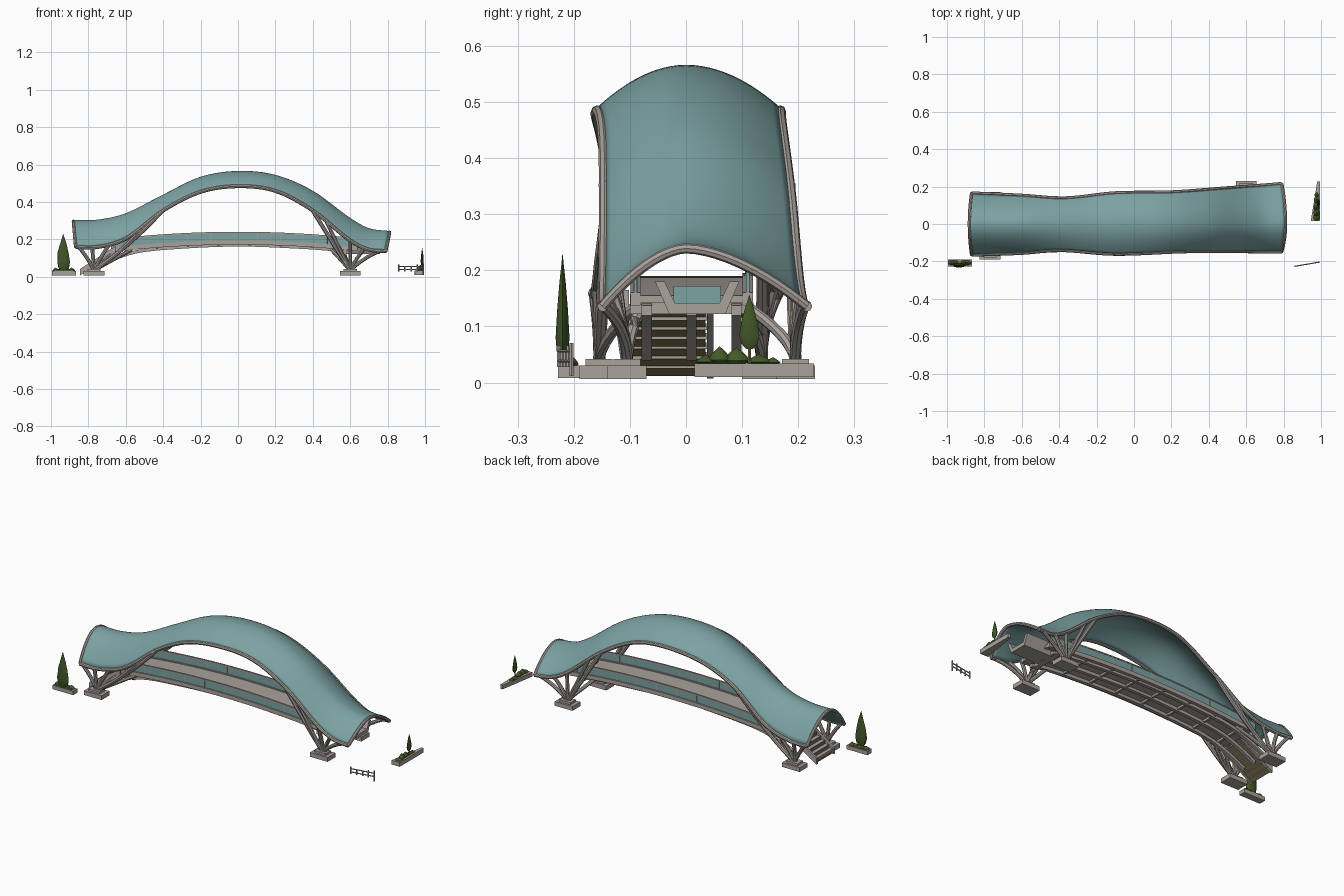
import bpy, bmesh, math, random
from mathutils import Vector

if "Cube" in bpy.data.objects:
    bpy.data.objects.remove(bpy.data.objects["Cube"])
random.seed(3)

def mat(name, c):
    m = bpy.data.materials.new(name)
    m.diffuse_color = (*c, 1)
    m.use_nodes = True
    m.node_tree.nodes["Principled BSDF"].inputs["Base Color"].default_value = m.diffuse_color
    return m
TEAL = mat("teal_panel", (0.20, 0.36, 0.365))
GREY = mat("warm_grey", (0.40, 0.36, 0.33))
DARK = mat("dark_grey", (0.16, 0.145, 0.135))
GREEN = mat("leaf_green", (0.055, 0.095, 0.02))
OLIVE = mat("olive_tan", (0.20, 0.17, 0.07))

def curve(pts):
    """Smooth cubic interpolation through (x, value) points."""
    n = len(pts)
    def slope(i):
        a, b = pts[max(i - 1, 0)], pts[min(i + 1, n - 1)]
        return (b[1] - a[1]) / (b[0] - a[0])
    def f(x):
        i = 0
        while i < n - 2 and x > pts[i + 1][0]:
            i += 1
        (x0, v0), (x1, v1) = pts[i], pts[i + 1]
        h = x1 - x0
        t = min(max((x - x0) / h, 0), 1)
        return ((2*t**3 - 3*t*t + 1) * v0 + (t**3 - 2*t*t + t) * h * slope(i)
                + (3*t*t - 2*t**3) * v1 + (t**3 - t*t) * h * slope(i + 1))
    return f

def make(name, verts, faces, m, smooth=True):
    me = bpy.data.meshes.new(name)
    bm = bmesh.new()
    vs = [bm.verts.new(v) for v in verts]
    for f in faces:
        bm.faces.new([vs[i] for i in f])
    bmesh.ops.recalc_face_normals(bm, faces=bm.faces)
    bm.to_mesh(me)
    bm.free()
    me.materials.append(m)
    o = bpy.data.objects.new(name, me)
    bpy.context.collection.objects.link(o)
    if smooth:
        bpy.ops.object.select_all(action='DESELECT')
        o.select_set(True)
        bpy.context.view_layer.objects.active = o
        bpy.ops.object.shade_smooth_by_angle(angle=math.radians(40))
    return o

def loft(name, rings, m, smooth=True):
    k = len(rings[0])
    faces = [(i*k + j, i*k + (j+1) % k, (i+1)*k + (j+1) % k, (i+1)*k + j)
             for i in range(len(rings) - 1) for j in range(k)]
    faces += [tuple(range(k)), tuple(range((len(rings)-1)*k, len(rings)*k))]
    return make(name, [v for r in rings for v in r], faces, m, smooth)

def box(name, x0, x1, y0, y1, z0, z1, m):
    return loft(name, [[(x, y0, z0), (x, y1, z0), (x, y1, z1), (x, y0, z1)] for x in (x0, x1)], m, False)

def beam(name, pts, r, m=GREY, sides=8):
    """Round bar along a path."""
    pts = [Vector(p) for p in pts]
    rings = []
    for i, p in enumerate(pts):
        d = (pts[min(i+1, len(pts)-1)] - pts[max(i-1, 0)]).normalized()
        up = Vector((0, 0, 1)) if abs(d.z) < 0.9 else Vector((0, 1, 0))
        u = d.cross(up).normalized()
        w = u.cross(d)
        rings.append([p + r * (math.cos(a) * u + math.sin(a) * w)
                      for a in [2 * math.pi * j / sides for j in range(sides)]])
    return loft(name, rings, m)

def bend(a, c, b, n=8):
    a, b, c = Vector(a), Vector(b), Vector(c)
    return [(1-t)**2 * a + 2*t*(1-t) * c + t*t * b for t in [i / n for i in range(n + 1)]]

# Canopy shape: crest, edge height, front and back edge lines
crest = curve([(-.88, .303), (-.75, .306), (-.6, .34), (-.4, .44), (-.2, .535), (0, .566),
               (.2, .545), (.4, .46), (.6, .315), (.7, .26), (.81, .245)])
edge_z = curve([(-.88, .165), (-.75, .165), (-.6, .21), (-.4, .36), (-.2, .46), (0, .49),
                (.2, .465), (.4, .36), (.6, .2), (.7, .152), (.81, .142)])
front_y = curve([(-.88, -.165), (-.6, -.155), (-.4, -.14), (-.1, -.16), (.3, -.146), (.81, -.148)])
back_y = curve([(-.88, .165), (-.6, .152), (-.37, .138), (-.1, .165), (.2, .17), (.5, .192), (.81, .215)])

def shell(x, t):
    y = back_y(x) * t if t > 0 else -front_y(x) * t
    end = max(0, (x - .6) / .21) ** 2
    p = 1.95 - .25 * end
    xs = x - .02 * t * t * end + (.012 * t * t if x < -.87 else 0)
    return (xs, y, crest(x) - (crest(x) - edge_z(x)) * abs(t) ** p)

NX, NT = 72, 24
xs = [-.88 + 1.69 * i / NX for i in range(NX + 1)]
ts = [-1 + 2 * j / NT for j in range(NT + 1)]
can = make("canopy", [shell(x, t) for x in xs for t in ts],
           [(i*(NT+1)+j, (i+1)*(NT+1)+j, (i+1)*(NT+1)+j+1, i*(NT+1)+j+1)
            for i in range(NX) for j in range(NT)], TEAL)
can.data.materials.append(GREY)
so = can.modifiers.new("thickness", 'SOLIDIFY')
so.thickness = .012
so.offset = -1 if can.data.polygons[0].normal.z > 0 else 1
so.material_offset_rim = 1

# Pale rim around the canopy
for t, n in ((-1, "front"), (1, "back")):
    beam("canopy_rim_" + n, [Vector(shell(x, t)) - Vector((0, 0, .006)) for x in xs], .010)
for x, n in ((-.88, "left"), (.81, "right")):
    beam("canopy_rim_" + n, [Vector(shell(x, t)) - Vector((0, 0, .006)) for t in ts], .009)

# Arched deck with ribs and railings
def top(x):
    return .24 - .036 * (x / .65) ** 2
dx = [-.68 + 1.32 * i / 32 for i in range(33)]
YF, YB = -.09, .11
loft("deck_slab", [[(x, YF, top(x)-.063), (x, YB, top(x)-.063), (x, YB, top(x)-.05), (x, YF, top(x)-.05)]
                   for x in dx], GREY)
for y, n in ((YF, "front"), (YB, "back")):
    def strip(name, z0, z1, w, m):
        loft(name, [[(x, y-w, top(x)+z0), (x, y+w, top(x)+z0), (x, y+w, top(x)+z1), (x, y-w, top(x)+z1)]
                    for x in dx], m)
    strip(n + "_fascia", -.068, -.045, .009, GREY)
    strip(n + "_rail_panel", -.045, -.003, .003, TEAL)
    strip(n + "_handrail", -.005, .001, .005, GREY)
    for i in range(1, 32, 3):
        beam(n + "_rail_post", [(dx[i], y, top(dx[i]) - .06), (dx[i], y, top(dx[i]))], .004, GREY, 6)
low = curve([(-.76, .045), (-.68, .085), (-.55, .13), (-.35, .153), (0, .168), (.35, .155), (.5, .143), (.6, .125)])
rx = [-.76 + 1.36 * i / 32 for i in range(33)]
for y in (-.07, .01, .09):
    loft("deck_rib", [[(x, y-.009, low(x)-.006), (x, y+.009, low(x)-.006),
                       (x, y+.009, low(x)+.012), (x, y-.009, low(x)+.012)] for x in rx], GREY)
for i in range(2, 31, 4):
    box("deck_crossbeam", dx[i]-.006, dx[i]+.006, YF, YB, top(dx[i])-.074, top(dx[i])-.06, GREY)

# Trough-shaped landing at the right end
prof = [(-.055, .18), (-.03, .122), (.07, .122), (.095, .18), (.078, .18), (.06, .142), (-.02, .142), (-.038, .18)]
loft("right_landing", [[(x, y, z) for y, z in prof] for x in (.58, .76)], GREY, False)
box("landing_panel", .70, .706, -.022, .062, .142, .172, TEAL)

# Stairs at the left end
N = 7
for i in range(N):
    x, z = -.84 + .18 * i / N, .025 + .12 * i / N
    box("stair_tread", x, x + .026, -.105, .04, z, z + .012, GREY)
    box("stair_riser", x + .02, x + .026, -.1, .035, z + .01, z + .03, DARK)
loft("stair_soffit", [[(x, -.1, z-.008), (x, .035, z-.008), (x, .035, z), (x, -.1, z)]
                      for x, z in ((-.84, .02), (-.655, .145))], OLIVE, False)
for y in (-.108, .043):
    loft("stair_stringer", [[(x, y-.006, z-.015), (x, y+.006, z-.015), (x, y+.006, z+.02), (x, y-.006, z+.02)]
                            for x, z in ((-.845, .022), (-.655, .145))], GREY, False)

# Footings and fanned struts, one cluster per corner
corners = [(-.77, -.155, -1), (-.77, .135, 1), (.60, -.105, -1), (.60, .195, 1)]
for bx, by, s in corners:
    box("footing", bx-.055, bx+.055, by-.035, by+.035, .006, .03, GREY)
    box("footing_plinth", bx-.035, bx+.035, by-.024, by+.024, .028, .042, GREY)
    left = bx < 0
    def rim(x):
        return Vector(shell(x, s)) - Vector((0, 0, .006))
    base = Vector((bx, by, .035))
    for x in ((-.85, -.78, -.69) if left else (.77, .68, .6)):
        beam("short_strut", bend(base, (bx + (x-bx)*.4, by, .1), rim(x)), .010)
    for x, r in (((-.41, .011), (-.5, .010)) if left else ((.40, .011), (.47, .010))):
        q = rim(x)
        mid = (base + q) / 2 + Vector((.015 if left else .012, 0, -.025))
        beam("long_strut", bend(base, mid, q, 12), r)
    yd = YF if s < 0 else YB
    for d in ((.12, .2) if left else (-.04, -.1)):
        beam("deck_strut", bend(base, (bx + d*.4, by, .08), (bx + d, yd*.85, .145)), .010)
for bx in (-.68, .57):
    box("pier_crossbeam", bx-.012, bx+.012, -.1, .12, .122, .143, GREY)

# Planting: cypress trees, planters and shrubs
def spindle(name, x, y, z0, z1, rx_, ry_):
    p = [(0, .35), (.1, .8), (.25, 1), (.5, .78), (.75, .45), (.92, .16), (1, .03)]
    loft(name, [[(x + rx_*r*math.cos(a)*random.uniform(.85, 1.1), y + ry_*r*math.sin(a), z0 + (z1-z0)*h)
                 for a in [k*math.pi/5 for k in range(10)]] for h, r in p], GREEN)

box("left_planter", -.995, -.865, -.228, -.19, .008, .03, GREY)
box("left_planter_soil", -.985, -.88, -.224, -.194, .03, .036, OLIVE)
spindle("left_cypress", -.935, -.22, .03, .228, .036, .013)
for x in (-.975, -.955, -.91, -.89):
    spindle("left_shrub", x, -.206, .028, random.uniform(.044, .058), .018, .015)
loft("right_planter", [[(.945 + .035*k, y, .01), (.995, y, .01), (.995, y, .034), (.945 + .035*k, y, .034)]
                       for k, y in ((0, .015), (1, .228))], GREY, False)
spindle("right_cypress", .985, .113, .06, .155, .009, .019)
beam("right_trunk", [(.985, .113, .03), (.985, .113, .065)], .003, OLIVE, 6)
for y, h, r in ((.035, .05, .018), (.06, .064, .022), (.09, .062, .025), (.13, .05, .025), (.155, .045, .014)):
    spindle("right_shrub", .976, y, .032, h, .018 - .05*(y-.03), r)

# Small fence at the right front
a, b = Vector((.86, -.226, 0)), Vector((.99, -.204, 0))
for z in (.038, .056):
    beam("fence_rail", [a + Vector((0, 0, z)), b + Vector((0, 0, z))], .003, GREY, 6)
for i, h in enumerate((.066, .056, .056, .066, .15)):
    p = a.lerp(b, i / 4)
    beam("fence_post", [p + Vector((0, 0, .012 if i == 4 else .028)), p + Vector((0, 0, min(h, .07)))], .004, GREY, 6)
